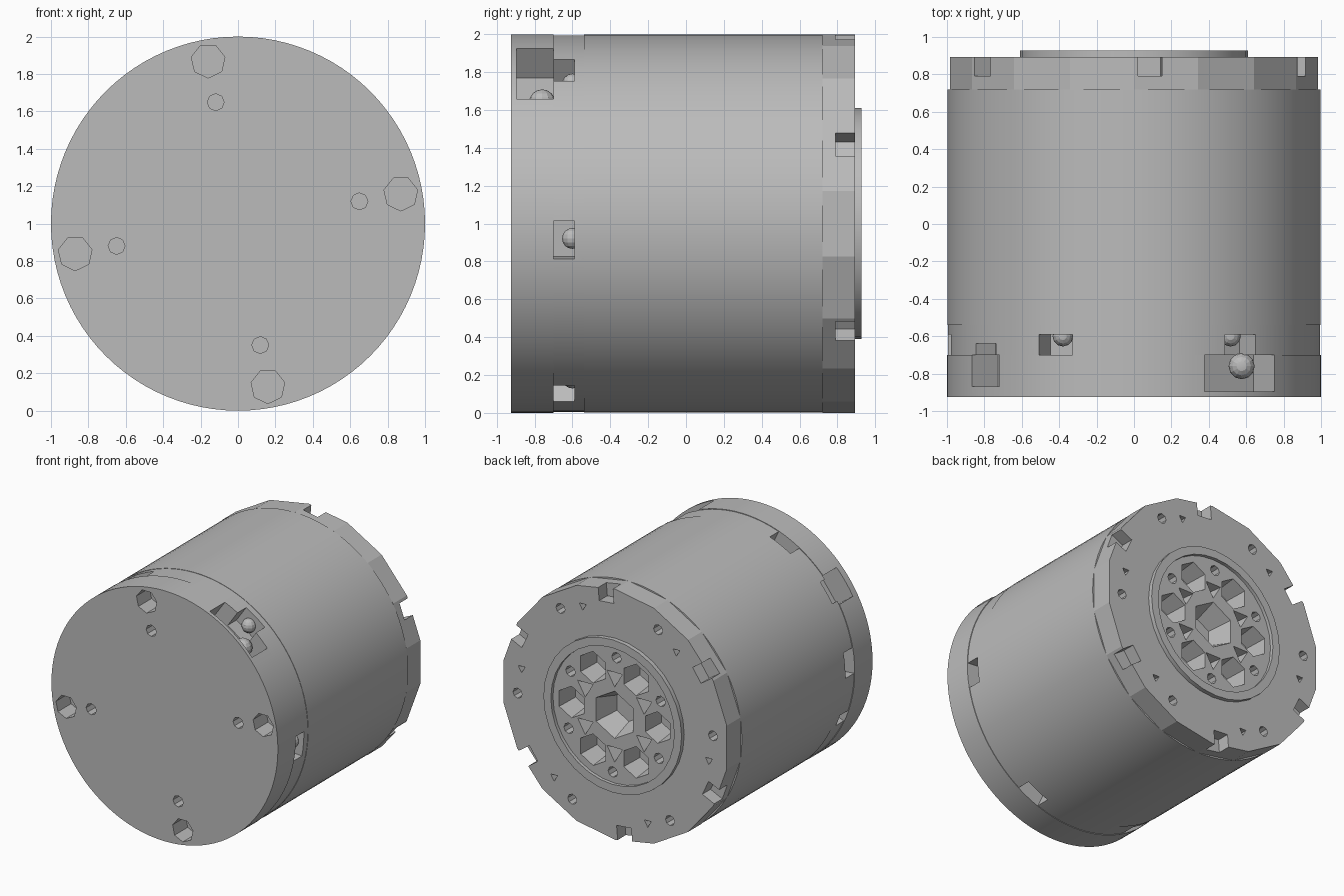
import bpy, bmesh, math
from mathutils import Matrix, Vector

cube = bpy.data.objects.get("Cube")
if cube:
    bpy.data.objects.remove(cube)

metal = bpy.data.materials.new("grey metal")
metal.use_nodes = True
GREY = (0.5, 0.5, 0.5, 1)
metal.diffuse_color = GREY
metal.node_tree.nodes["Principled BSDF"].inputs["Base Color"].default_value = GREY


def polar(radius, degrees, y):
    a = math.radians(degrees)
    return Vector((radius * math.cos(a), y, 1 + radius * math.sin(a)))


def disc(bm, centre, r, y0, y1, sides=96, r_end=None):
    """Cylinder or cone along y, from y0 to y1."""
    m = Matrix.Translation((centre[0], (y0 + y1) / 2, centre[2])) @ Matrix.Rotation(-math.pi / 2, 4, 'X')
    bmesh.ops.create_cone(bm, cap_ends=True, segments=sides, radius1=r,
                          radius2=r if r_end is None else r_end, depth=y1 - y0, matrix=m)


def slot(bm, degrees, width, r0, r1, y0, y1):
    """Box reaching outward from the axis at an angle."""
    m = (Matrix.Translation(polar((r0 + r1) / 2, degrees, (y0 + y1) / 2))
         @ Matrix.Rotation(-math.radians(degrees), 4, 'Y')
         @ Matrix.Diagonal((r1 - r0, y1 - y0, width, 1)))
    bmesh.ops.create_cube(bm, size=1, matrix=m)


def part(name, bm):
    mesh = bpy.data.meshes.new(name)
    bm.to_mesh(mesh)
    bm.free()
    mesh.materials.append(metal)
    obj = bpy.data.objects.new(name, mesh)
    bpy.context.collection.objects.link(obj)
    return obj


def finish(obj, cutter_bm=None):
    """Cut the pockets out, then smooth the round sides."""
    if cutter_bm:
        cutter = part("cutter", cutter_bm)
        cutter.hide_render = True
        mod = obj.modifiers.new("pockets", 'BOOLEAN')
        mod.operation, mod.solver, mod.object = 'DIFFERENCE', 'EXACT', cutter
        mod.use_self = True
        graph = bpy.context.evaluated_depsgraph_get()
        cut = bpy.data.meshes.new_from_object(obj.evaluated_get(graph))
        obj.modifiers.clear()
        obj.data = cut
        bpy.data.objects.remove(cutter)
    for o in bpy.context.selected_objects:
        o.select_set(False)
    obj.select_set(True)
    bpy.context.view_layer.objects.active = obj
    bpy.ops.object.shade_smooth_by_angle(angle=math.radians(15))


AXIS = Vector((0, 0, 1))
SIXTHS = range(0, 360, 60)

# Front cap with four pairs of bolt holes and two connector windows
bm, cut = bmesh.new(), bmesh.new()
disc(bm, AXIS, 1, -0.925, -0.7)
for a in range(0, 360, 90):
    disc(cut, polar(0.885, a + 10.4, 0), 0.092, -0.95, -0.76, 7)
    disc(cut, polar(0.66, a + 10.4, 0), 0.045, -0.95, -0.78, 8)
slot(cut, 54.5, 0.46, 0.78, 1.1, -0.895, -0.69)
slot(cut, 143, 0.24, 0.82, 1.1, -0.87, -0.69)
finish(part("front_cap", bm), cut)

# Band behind the cap with access notches
bm, cut = bmesh.new(), bmesh.new()
disc(bm, AXIS, 0.995, -0.7, -0.54)
for a in SIXTHS:
    slot(cut, a - 5, 0.2, 0.84, 1.1, -0.72, -0.59)
slot(cut, 202, 0.1, 0.88, 1.1, -0.72, -0.6)
slot(cut, 143, 0.18, 0.86, 1.1, -0.72, -0.64)
finish(part("notched_band", bm), cut)

# Main shell
bm = bmesh.new()
disc(bm, AXIS, 0.998, -0.54, 0.72)
finish(part("main_shell", bm))

# Rear flange, faceted, with edge notches, screw holes and a central opening
bm, cut = bmesh.new(), bmesh.new()
disc(bm, AXIS, 1, 0.72, 0.893, 18)
disc(cut, AXIS, 0.59, 0.7, 0.95, 32)
for a in SIXTHS:
    slot(cut, a + 25, 0.13, 0.88, 1.1, 0.79, 0.95)
    disc(cut, polar(0.865, a - 4, 0), 0.04, 0.8, 0.95, 8)
    disc(cut, polar(0.84, a + 10, 0), 0.035, 0.84, 0.95, 3)
finish(part("rear_flange", bm), cut)

# Hub rim standing proud of the flange
bm, cut = bmesh.new(), bmesh.new()
disc(bm, AXIS, 0.61, 0.72, 0.927, 32)
disc(cut, AXIS, 0.545, 0.7, 0.95, 32)
finish(part("hub_rim", bm), cut)

# Hub plate with shaft bore, large openings, small holes and tapered pockets
bm, cut = bmesh.new(), bmesh.new()
disc(bm, AXIS, 0.55, 0.6, 0.9, 24)
disc(cut, AXIS, 0.1, 0.66, 0.93, 6, 0.2)
for a in SIXTHS:
    disc(cut, polar(0.38, a, 0), 0.1, 0.68, 0.93, 6, 0.13)
    disc(cut, polar(0.46, a + 32, 0), 0.042, 0.72, 0.93, 8)
    disc(cut, polar(0.3, a + 30, 0), 0.03, 0.78, 0.93, 3, 0.09)
finish(part("hub_plate", bm), cut)

# Domed screw heads inside the notches
bm = bmesh.new()
for a in SIXTHS:
    bmesh.ops.create_uvsphere(bm, u_segments=12, v_segments=8, radius=0.055,
                              matrix=Matrix.Translation(polar(0.9, a - 5, -0.6)))
bmesh.ops.create_uvsphere(bm, u_segments=12, v_segments=8, radius=0.07,
                          matrix=Matrix.Translation(polar(0.86, 48, -0.76)))
finish(part("screw_heads", bm))
